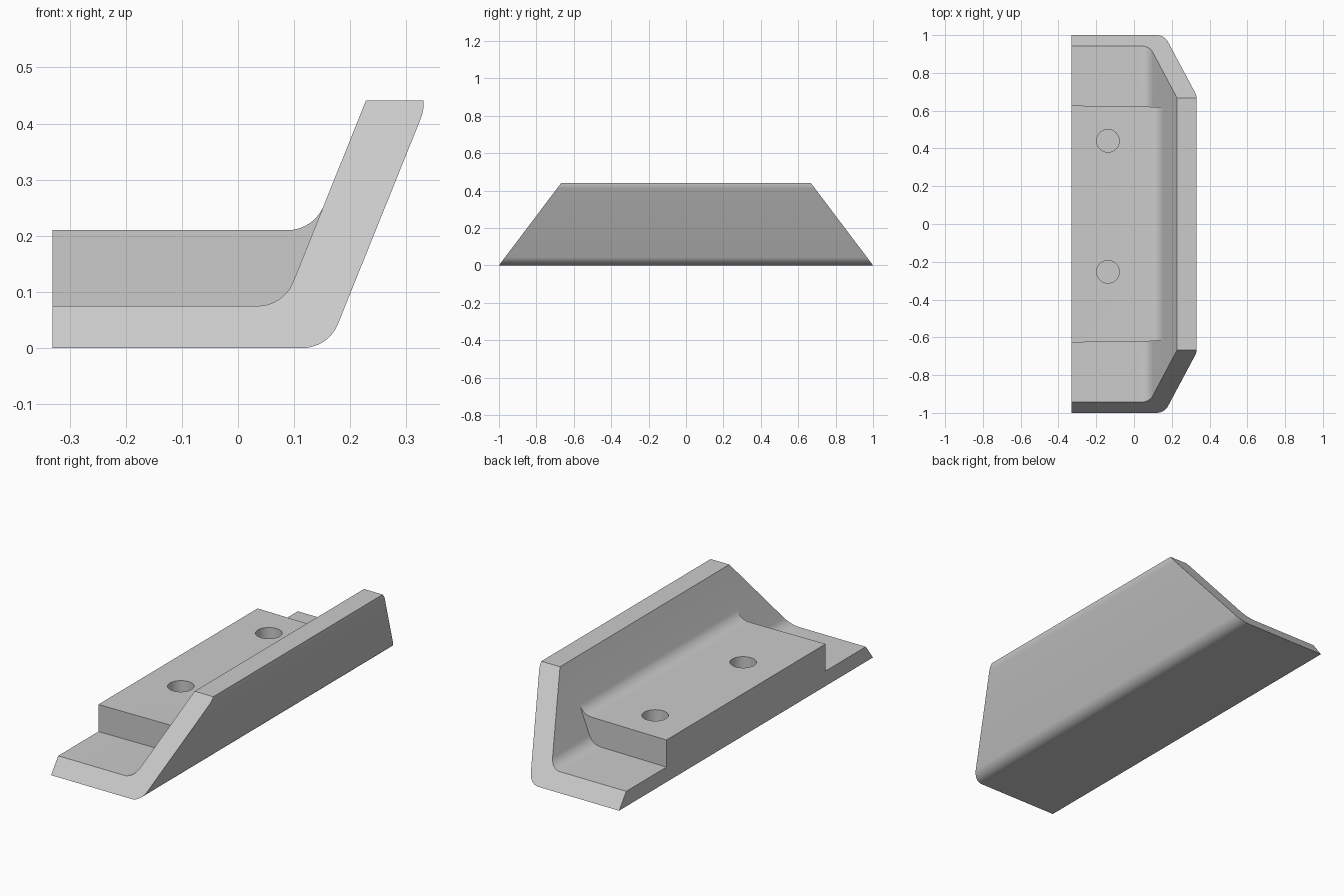
import bpy, bmesh
from math import radians, sin, cos

cube = bpy.data.objects.get("Cube")
if cube:
    bpy.data.objects.remove(cube)

grey = bpy.data.materials.new("light grey")
grey.use_nodes = True
colour = (0.6, 0.6, 0.6, 1)
grey.diffuse_color = colour
grey.node_tree.nodes["Principled BSDF"].inputs["Base Color"].default_value = colour

BACK, TOP, LEAN = -0.331, 0.441, radians(68)


def bend(x, z, r, steps=10):
    """Arc that turns from level to the lean of the upright flange."""
    angles = [LEAN * i / steps for i in range(steps + 1)]
    return [(x + r * sin(a), z + r - r * cos(a)) for a in angles]


def finish(bm, name):
    bmesh.ops.recalc_face_normals(bm, faces=bm.faces)
    mesh = bpy.data.meshes.new(name)
    bm.to_mesh(mesh)
    bm.free()
    obj = bpy.data.objects.new(name, mesh)
    bpy.context.collection.objects.link(obj)
    mesh.materials.append(grey)
    return obj


def prism(name, profile, half_width):
    """Spans an xz profile between two mirrored ends at y = half_width(x, z)."""
    bm = bmesh.new()
    ends = [[bm.verts.new((x, s * half_width(x, z), z)) for x, z in profile]
            for s in (-1, 1)]
    for end in ends:
        bm.faces.new(end)
    a, b = ends
    for i in range(len(a)):
        bm.faces.new((a[i - 1], a[i], b[i], b[i - 1]))
    return finish(bm, name)


def combine(target, other, operation):
    mod = target.modifiers.new(operation.title(), "BOOLEAN")
    mod.operation, mod.object, mod.solver = operation, other, "EXACT"
    bpy.context.view_layer.objects.active = target
    bpy.ops.object.modifier_apply(modifier=mod.name)
    bpy.data.objects.remove(other)


# Bent plate with ends sloping inwards towards the top
plate_profile = ([(BACK, 0)] + bend(0.115, 0, 0.068)
                 + [(0.323, 0.402), (0.328, 0.415), (0.331, 0.43), (0.331, TOP), (0.228, TOP)]
                 + bend(0.035, 0.075, 0.068)[::-1] + [(BACK, 0.075)])
bracket = prism("angled_bracket", plate_profile, lambda x, z: 1 - z * 0.333 / TOP)

# Raised mounting block, blended into the upright flange
block_profile = ([(BACK, 0.05), (0.13, 0.05), (0.2, 0.254)]
                 + bend(0.088, 0.21, 0.07)[::-1] + [(BACK, 0.21)])
block = prism("mounting_block", block_profile, lambda x, z: 0.622 - 0.015 * x)
combine(bracket, block, "UNION")

# Two blind bolt holes
for y in (0.44, -0.253):
    bm = bmesh.new()
    bmesh.ops.create_cone(bm, cap_ends=True, segments=40, radius1=0.06, radius2=0.06, depth=0.2)
    bmesh.ops.translate(bm, verts=bm.verts, vec=(-0.138, y, 0.175))
    cutter = finish(bm, "hole_cutter")
    cutter.hide_render = True
    combine(bracket, cutter, "DIFFERENCE")

# Smooth bends, crisp edges
bpy.ops.object.select_all(action="DESELECT")
bracket.select_set(True)
bpy.context.view_layer.objects.active = bracket
bpy.ops.object.shade_smooth_by_angle(angle=radians(25))
